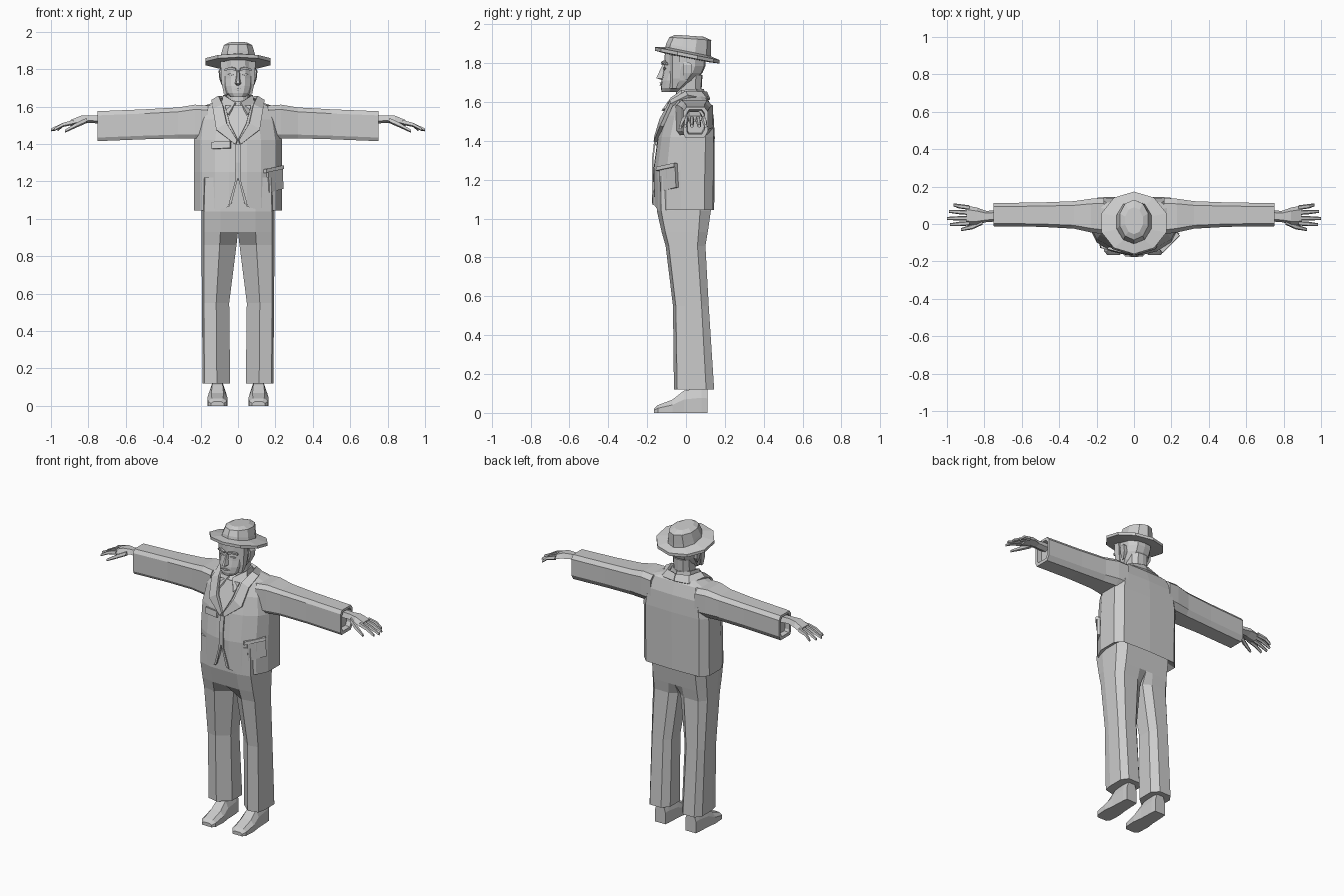
import bpy, bmesh, math
from mathutils import Vector

GREY = bpy.data.materials.new("plain_grey")
GREY.diffuse_color = (0.6, 0.6, 0.6, 1)


def finish(name, bm, mirror=False, thick=0):
    bmesh.ops.remove_doubles(bm, verts=bm.verts, dist=1e-5)
    bmesh.ops.recalc_face_normals(bm, faces=bm.faces)
    me = bpy.data.meshes.new(name)
    bm.to_mesh(me)
    bm.free()
    me.materials.append(GREY)
    ob = bpy.data.objects.new(name, me)
    bpy.context.collection.objects.link(ob)
    if thick:
        m = ob.modifiers.new("thickness", 'SOLIDIFY')
        m.thickness, m.offset = thick, 0
    if mirror:
        m = ob.modifiers.new("mirror", 'MIRROR')
        m.use_clip = True
    return ob


def add_loft(bm, rings, caps=(True, True)):
    vs = [[bm.verts.new(p) for p in r] for r in rings]
    n = len(rings[0])
    for a, b in zip(vs, vs[1:]):
        for i in range(n):
            q = (a[i], a[(i + 1) % n], b[(i + 1) % n], b[i])
            if any(abs(v.co.x) > 1e-4 for v in q):   # leave the centre plane open
                bm.faces.new(q)
    for r, c in zip((vs[0], vs[-1]), caps):
        if c:
            bm.faces.new(r)


def loft(name, rings, caps=(True, True), mirror=False):
    bm = bmesh.new()
    add_loft(bm, rings, caps)
    return finish(name, bm, mirror)


def sym(half):
    """Complete a half section (front centre to back centre) across x = 0."""
    return half + [(-x, y) for x, y in reversed(half) if x > 0]


def zring(sec, z, hw, y0, y1):
    return [Vector((x * hw, y0 + (y1 - y0) * y, z)) for x, y in sec]


def strip(name, inner, outer, thick, mirror=True):
    bm = bmesh.new()
    a = [bm.verts.new(p) for p in inner]
    b = [bm.verts.new(p) for p in outer]
    for i in range(len(a) - 1):
        bm.faces.new((a[i], a[i + 1], b[i + 1], b[i]))
    return finish(name, bm, mirror, thick)


def slab(name, corners, thick, mirror=False):
    bm = bmesh.new()
    bm.faces.new([bm.verts.new(p) for p in corners])
    return finish(name, bm, mirror, thick)


# Jacket body with a split front hem and an inner lip
BODY = sym([(0, 0), (.2, .01), (.52, .07), (.85, .22), (1, .45), (1, .84), (.82, .98), (0, 1)])
body = [zring(BODY, *r) for r in (
    (1.07, .19, -.14, .12), (1.045, .235, -.165, .145), (1.25, .235, -.168, .147),
    (1.42, .235, -.145, .148), (1.53, .215, -.115, .142), (1.605, .18, -.078, .118),
    (1.635, .09, -.045, .09))]
for r in body[:2]:
    for p in r:
        if p.y < -.1:
            p.z += .17 if abs(p.x) < .01 else .02 if abs(p.x) < .06 else 0
loft("jacket_body", body, caps=(False, True))

# Sleeves
SLV = [(.08, 0), (0, .12), (0, .86), (.12, 1), (.85, 1), (1, .85), (1, .2), (.85, 0)]
slv = [[Vector((x, y0 + (y1 - y0) * a, z0 + (z1 - z0) * b)) for a, b in SLV]
       for x, y0, y1, z0, z1 in (
    (.16, -.055, .14, 1.43, 1.605), (.23, -.045, .135, 1.43, 1.61), (.32, -.025, .122, 1.43, 1.595),
    (.5, -.015, .115, 1.425, 1.585), (.75, -.012, .112, 1.415, 1.575),
    (.75, .004, .096, 1.435, 1.56), (.72, .008, .092, 1.44, 1.555))]
loft("sleeves", slv, mirror=True)

# Trousers: one half, mirrored, splitting at the crotch
legs = []
for z, x0, x1, y0, y1, f, g in (
        (1.22, 0, .19, -.15, .12, 0, 1), (1.04, 0, .195, -.15, .128, 0, 1),
        (.93, 0, .196, -.125, .112, 0, 1), (.86, .008, .196, -.105, .1, .35, .85),
        (.55, .047, .192, -.067, .117, .32, .8), (.12, .042, .19, -.062, .145, .3, .8)):
    sec = [(0, f), (.48, 0), (.93, .08), (1, .33), (1, .8), (.8, 1), (.25, 1), (0, g)]
    legs.append([Vector((x0 + (x1 - x0) * a, y0 + (y1 - y0) * b, z)) for a, b in sec])
loft("trousers", legs, mirror=True)

# Shoes
shoe = [[(.11 + s * w, y, z) for s, z in ((-1, 0), (-1, h * .6), (-.6, h), (.6, h), (1, h * .6), (1, 0))]
        for y, w, h in ((-.165, .034, .022), (-.145, .05, .04), (-.07, .054, .068),
                        (-.01, .046, .115), (.08, .042, .13), (.11, .038, .125))]
loft("shoes", shoe, mirror=True)

# Hands: palm, four fingers and thumb
bm = bmesh.new()


def limb(pts):
    add_loft(bm, [[(x, y + a * w, z + b * h) for a, b in
                   ((-1, -.4), (-.6, 1), (.6, 1), (1, -.4), (0, -1))] for x, y, z, w, h in pts])


limb([(.71, .045, 1.53, .03, .024), (.79, .04, 1.533, .03, .02),
      (.84, .042, 1.53, .046, .021), (.895, .046, 1.512, .052, .016)])
for y, dy, tip in ((.088, .014, .965), (.06, .008, .99), (.03, 0, 1.0), (.004, -.008, .985)):
    limb([(.88, y, 1.515, .012, .013), (.935, y + dy * .5, 1.502, .012, .011),
          (tip, y + dy, 1.475, .008, .008)])
limb([(.81, .012, 1.525, .016, .014), (.865, -.015, 1.5, .014, .013), (.925, -.03, 1.468, .008, .008)])
finish("hands", bm, True)

# Neck and head
HEAD = sym([(0, 0), (.45, .03), (.8, .16), (1, .42), (.95, .75), (.55, .97), (0, 1)])
loft("neck", [zring(HEAD, *r) for r in ((1.57, .07, -.06, .08), (1.66, .06, -.05, .08),
                                       (1.74, .062, -.05, .085))])
loft("head", [zring(HEAD, *r) for r in (
    (1.65, .04, -.125, -.04), (1.672, .065, -.13, .0), (1.71, .08, -.127, .05),
    (1.75, .084, -.118, .085), (1.785, .087, -.112, .1), (1.87, .085, -.108, .1))])

# Facial features
loft("nose", [[(-w, -.108, z), (-w * .4, y, z), (w * .4, y, z), (w, -.108, z)]
              for z, w, y in ((1.712, .012, -.122), (1.722, .02, -.153), (1.755, .012, -.138),
                              (1.795, .009, -.118))])
slab("mouth", [(-.03, -.127, 1.692), (0, -.133, 1.699), (.03, -.127, 1.692), (0, -.133, 1.684)], .008)
strip("brows", [(.012, -.122, 1.805), (.04, -.118, 1.812), (.07, -.1, 1.802)],
      [(.012, -.12, 1.792), (.04, -.116, 1.8), (.07, -.098, 1.79)], .012)
slab("eyes", [(.02, -.113, 1.772), (.04, -.113, 1.779), (.058, -.104, 1.772), (.04, -.113, 1.765)], .006, True)
loft("sideburns", [[(.06, -.085, z), (x, -.07, z), (x, y, z), (.06, y, z)]
                   for z, x, y in ((1.67, .076, -.05), (1.72, .087, -.03), (1.84, .094, -.03))], mirror=True)
loft("ears", [[(.07, -.012, z), (x, -.012, z), (x + .006, y, z), (.07, y, z)]
              for z, x, y in ((1.715, .082, .008), (1.75, .094, .03), (1.79, .098, .032),
                              (1.805, .09, .015))], mirror=True)

# Hat: tilted brim and crown with a dented top


def oval(n, hw, y0, y1, z, tilt=.2):
    r = []
    for i in range(n):
        t = 2 * math.pi * (i + .5) / n
        y = (y0 + y1) / 2 + (y1 - y0) / 2 * math.sin(t) / math.cos(math.pi / n) ** (n == 8)
        r.append((hw * math.cos(t), y, z - tilt * y))
    return r


loft("hat_brim", [oval(10, .1, -.11, .12, 1.828), oval(10, .182, -.16, .173, 1.832),
                  oval(10, .182, -.16, .173, 1.85), oval(10, .1, -.11, .12, 1.862)])
loft("hat_crown", [oval(10, .102, -.11, .128, 1.845), oval(10, .094, -.102, .128, 1.88),
                   oval(10, .08, -.085, .13, 1.927, .07), oval(10, .05, -.055, .09, 1.942, .07)])

# Shirt front, collar and lapels
slab("shirt_front", [(-.07, -.083, 1.605), (.07, -.083, 1.605), (.045, -.127, 1.51),
                     (0, -.152, 1.42), (-.045, -.127, 1.51)], .008)
strip("shirt_collar", [(0, .088, 1.665), (.062, .05, 1.665), (.075, -.02, 1.66), (.012, -.075, 1.62)],
      [(0, .1, 1.61), (.08, .055, 1.61), (.085, -.03, 1.605), (.05, -.122, 1.555)], .01)
strip("lapels", [(0, .1, 1.65), (.075, .075, 1.648), (.1, 0, 1.65), (.08, -.075, 1.605),
                 (.06, -.128, 1.51), (.004, -.155, 1.42)],
      [(0, .118, 1.61), (.095, .105, 1.61), (.138, .01, 1.628), (.132, -.075, 1.585),
       (.115, -.125, 1.475), (.012, -.158, 1.395)], .018)
strip("jacket_opening", [(0, -.16, 1.4), (0, -.172, 1.3), (.0, -.172, 1.22), (.035, -.17, 1.08)],
      [(.014, -.16, 1.4), (.014, -.172, 1.3), (.016, -.172, 1.2), (.052, -.168, 1.07)], .008)

# Pockets
slab("breast_pocket", [(-.14, -.128, 1.41), (-.04, -.152, 1.415), (-.04, -.158, 1.378),
                       (-.14, -.134, 1.373)], .014)
slab("hip_pocket", [(.155, -.13, 1.26), (.232, -.05, 1.28), (.236, -.045, 1.16), (.16, -.127, 1.14)], .02)
slab("hip_pocket_flap", [(.145, -.145, 1.265), (.236, -.052, 1.285), (.238, -.054, 1.265),
                         (.145, -.148, 1.245)], .024)
